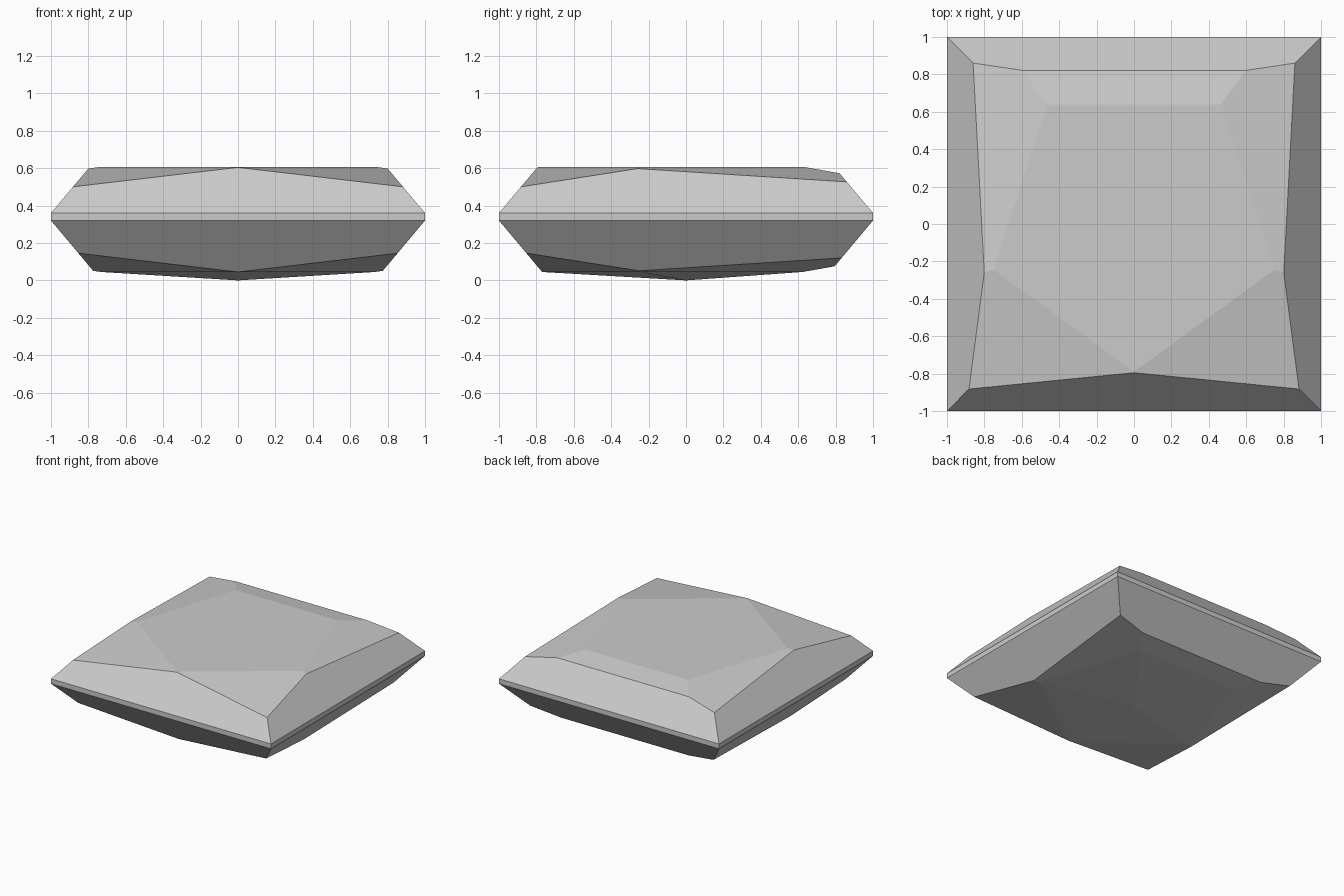
import bpy
import bmesh
from math import cos, sin, radians, tan
from mathutils import Vector

cube = bpy.data.objects.get("Cube")
if cube:
    bpy.data.objects.remove(cube, do_unlink=True)

GIRDLE_TOP, GIRDLE_LOW = 0.36, 0.32
TABLE_Z, BASE_Z = 0.605, 0.045
STEEP, SHALLOW = tan(radians(50)), tan(radians(10))


def material(name, value):
    mat = bpy.data.materials.new(name)
    mat.use_nodes = True
    colour = (value, value, value, 1)
    mat.diffuse_color = colour
    mat.node_tree.nodes["Principled BSDF"].inputs["Base Color"].default_value = colour
    return mat


def cut(bm, point, normal):
    """Grind one flat facet and close the opening it leaves."""
    bmesh.ops.bisect_plane(bm, geom=bm.verts[:] + bm.edges[:] + bm.faces[:],
                           dist=1e-5, plane_co=point, plane_no=normal, clear_outer=True)
    bmesh.ops.holes_fill(bm, edges=[e for e in bm.edges if e.is_boundary], sides=0)


def facet_ring(bm, count, distance, z, slope, up):
    """Facets around the stone; the first one faces the back."""
    for i in range(count):
        a = radians(90 + 360 * i / count)
        out = Vector((cos(a), sin(a), 0))
        cut(bm, out * distance + Vector((0, 0, z)), (out * slope + Vector((0, 0, up))).normalized())


# Rough block, square in plan, flat on top
bm = bmesh.new()
bmesh.ops.create_cube(bm, size=2)
for v in bm.verts:
    v.co.z = TABLE_Z if v.co.z > 0 else -0.2

# Crown: four steep sides, then five shallow facets around the table
facet_ring(bm, 4, 1, GIRDLE_TOP, STEEP, 1)
facet_ring(bm, 5, 0.79 * cos(radians(36)), TABLE_Z, SHALLOW, 1)

# Pavilion: steep sides, shallow facets, then a very flat five-sided point
base_apothem = 0.77 * cos(radians(36))
facet_ring(bm, 4, 1, GIRDLE_LOW, STEEP, -1)
facet_ring(bm, 5, base_apothem, BASE_Z, SHALLOW, -1)
facet_ring(bm, 5, base_apothem, BASE_Z, BASE_Z / base_apothem, -1)

# Clean the closed convex shell
bmesh.ops.remove_doubles(bm, verts=bm.verts[:], dist=0.0005)
bmesh.ops.recalc_face_normals(bm, faces=bm.faces[:])

mesh = bpy.data.meshes.new("faceted_stone")
bm.to_mesh(mesh)
bm.free()
mesh.materials.append(material("light grey", 0.6))
stone = bpy.data.objects.new("faceted_stone", mesh)
bpy.context.collection.objects.link(stone)
